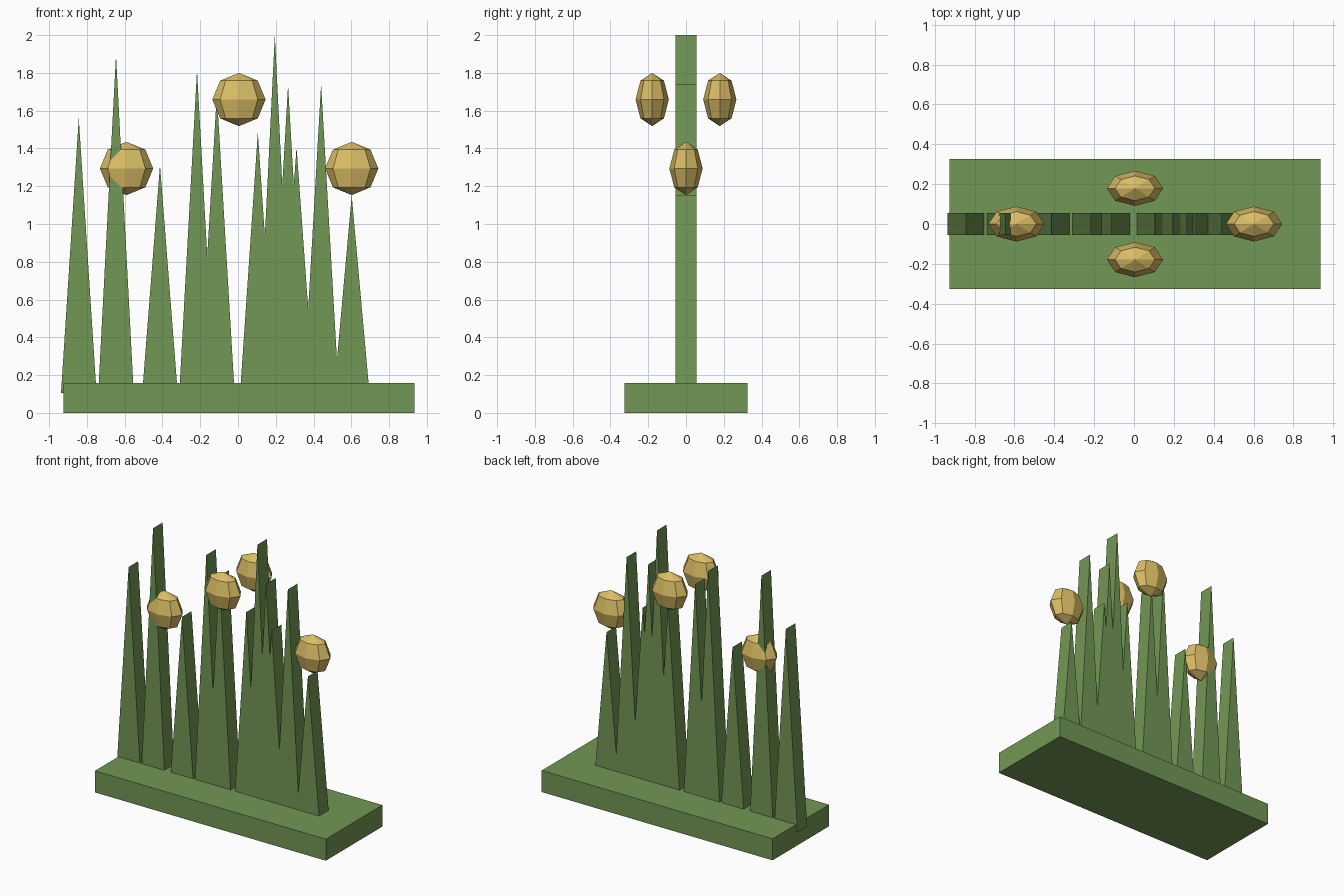
import bpy, bmesh
from mathutils import Matrix

if "Cube" in bpy.data.objects:
    bpy.data.objects.remove(bpy.data.objects["Cube"])


def material(name, color):
    m = bpy.data.materials.new(name)
    m.diffuse_color = color
    m.use_nodes = True
    m.node_tree.nodes["Principled BSDF"].inputs["Base Color"].default_value = m.diffuse_color
    return m


green = material("grass_green", (0.17, 0.31, 0.09, 1))
gold = material("gold", (0.70, 0.51, 0.13, 1))


def finish(name, bm, mat):
    bmesh.ops.recalc_face_normals(bm, faces=bm.faces)
    mesh = bpy.data.meshes.new(name)
    bm.to_mesh(mesh)
    bm.free()
    mesh.materials.append(mat)
    obj = bpy.data.objects.new(name, mesh)
    bpy.context.collection.objects.link(obj)
    return obj


def blade(name, x, top, half=0.094, depth=0.11, bottom=0.105):
    # triangular profile extruded from front to back
    bm = bmesh.new()
    profile = [(x - half, bottom), (x + half, bottom), (x, top)]
    face = bm.faces.new([bm.verts.new((px, -depth / 2, pz)) for px, pz in profile])
    ext = bmesh.ops.extrude_face_region(bm, geom=[face], use_keep_orig=True)
    moved = [v for v in ext["geom"] if isinstance(v, bmesh.types.BMVert)]
    bmesh.ops.translate(bm, verts=moved, vec=(0, depth, 0))
    finish(name, bm, green)


def berry(name, loc):
    # faceted, flattened ball
    bm = bmesh.new()
    bmesh.ops.create_uvsphere(bm, u_segments=8, v_segments=4, radius=1)
    bmesh.ops.transform(bm, matrix=Matrix.Diagonal((0.141, 0.088, 0.141, 1)), verts=bm.verts)
    finish(name, bm, gold).location = loc


# base slab
bm = bmesh.new()
bmesh.ops.create_cube(bm, size=1)
bmesh.ops.transform(bm, matrix=Matrix.Diagonal((1.86, 0.65, 0.157, 1)), verts=bm.verts)
finish("base", bm, green).location = (0.005, 0, 0.0785)

# row of grass blades: centre x and tip height
blades = [(-0.843, 1.56), (-0.646, 1.895), (-0.413, 1.312), (-0.217, 1.815),
          (-0.112, 1.69), (0.105, 1.485), (0.195, 2.0), (0.265, 1.735),
          (0.31, 1.407), (0.44, 1.74), (0.602, 1.15)]
for i, (x, top) in enumerate(blades):
    blade(f"grass_blade_{i + 1}", x, top)

# golden balls: one at each side, one in front and one behind
for name, loc in {"ball_left": (-0.59, 0, 1.294), "ball_right": (0.602, 0, 1.294),
                  "ball_front": (0.005, -0.179, 1.659),
                  "ball_back": (0.005, 0.179, 1.659)}.items():
    berry(name, loc)
